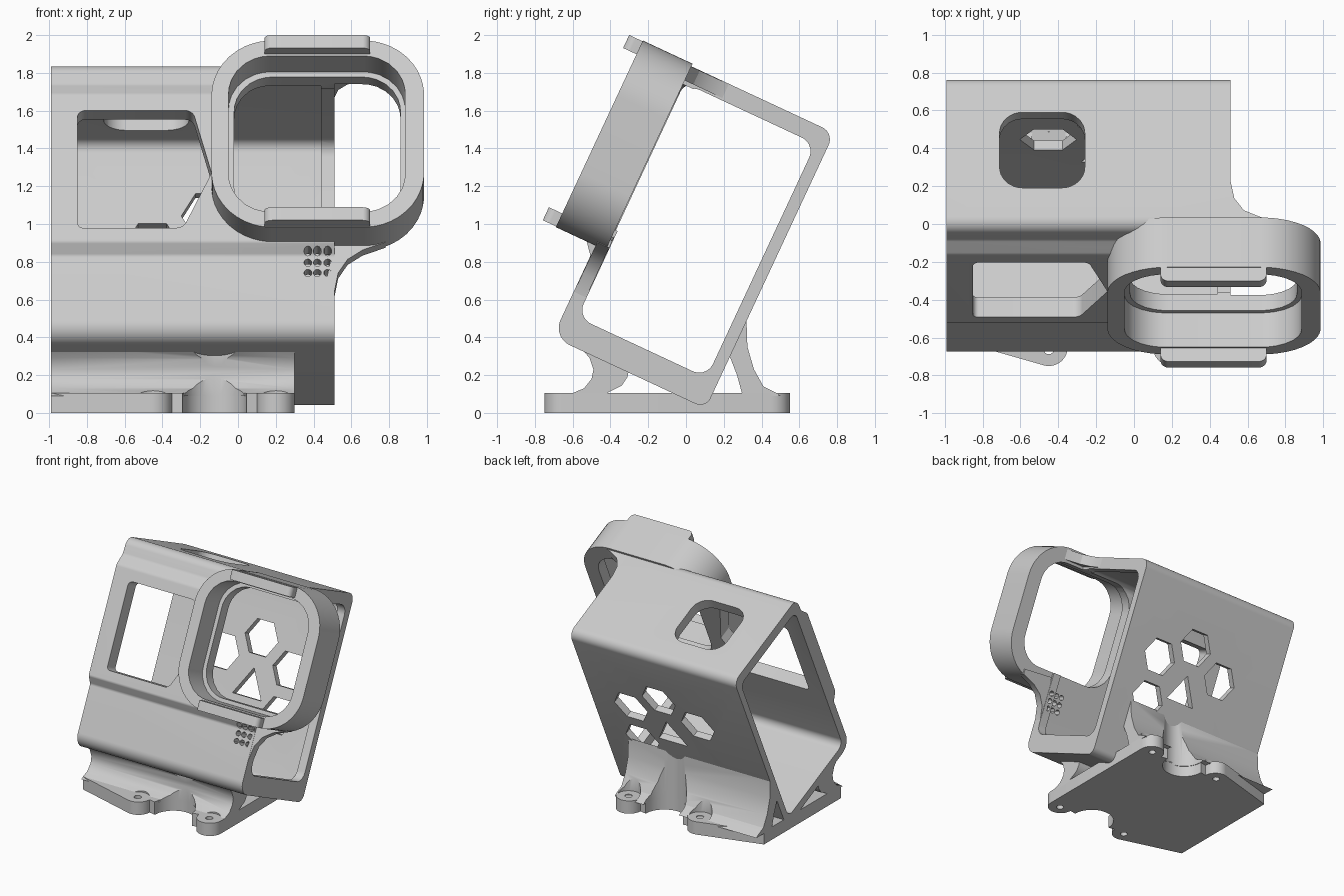
import bpy, bmesh
from math import sin, cos, tan, radians, pi
from mathutils import Vector, Matrix

if "Cube" in bpy.data.objects:
    bpy.data.objects.remove(bpy.data.objects["Cube"])

grey = bpy.data.materials.new("light grey plastic")
grey.use_nodes = True
grey.diffuse_color = (0.6, 0.6, 0.6, 1)
grey.node_tree.nodes["Principled BSDF"].inputs["Base Color"].default_value = (0.6, 0.6, 0.6, 1)

TILT = Matrix.Rotation(radians(-25), 4, 'X')   # the case leans back
FLAT = Matrix.Identity(4)


def rounded(points, radius, steps=7):
    """Polygon with every corner replaced by an arc; radius may be a list."""
    pts = [Vector(p) for p in points]
    out = []
    for i, p in enumerate(pts):
        r = radius[i] if isinstance(radius, list) else radius
        a = (pts[i - 1] - p).normalized()
        b = (pts[(i + 1) % len(pts)] - p).normalized()
        half = a.angle(b) / 2
        mid = p + (a + b).normalized() * r / sin(half)
        s, e = p + a * r / tan(half) - mid, p + b * r / tan(half) - mid
        out += [mid + s.lerp(e, k / steps).normalized() * r for k in range(steps + 1)]
    return out


def rect(x0, x1, y0, y1):
    return [(x0, y0), (x1, y0), (x1, y1), (x0, y1)]


def arc(cx, cy, r, a0, a1, steps=12):
    angles = [radians(a0 + (a1 - a0) * k / steps) for k in range(steps + 1)]
    return [(cx + r * cos(a), cy + r * sin(a)) for a in angles]


def disc(cx, cy, r, n=24, turn=0):
    return [(cx + r * cos(turn + 2 * pi * k / n), cy + r * sin(turn + 2 * pi * k / n)) for k in range(n)]


def prism(name, points, axis, lo, hi, frame=TILT):
    """Extrude a 2D outline along an axis of the given frame."""
    place = {'x': lambda p, d: (d, p[0], p[1]),
             'y': lambda p, d: (p[0], d, p[1]),
             'z': lambda p, d: (p[0], p[1], d)}[axis]
    bm = bmesh.new()
    low = [bm.verts.new(place(p, lo)) for p in points]
    high = [bm.verts.new(place(p, hi)) for p in points]
    bm.faces.new(low[::-1])
    bm.faces.new(high)
    for i in range(len(low)):
        bm.faces.new((low[i - 1], low[i], high[i], high[i - 1]))
    bm.normal_update()
    if bm.calc_volume(signed=True) < 0:
        bmesh.ops.reverse_faces(bm, faces=bm.faces)
    bm.transform(frame)
    mesh = bpy.data.meshes.new(name)
    bm.to_mesh(mesh)
    bm.free()
    mesh.materials.append(grey)
    ob = bpy.data.objects.new(name, mesh)
    bpy.context.scene.collection.objects.link(ob)
    return ob


def carve(ob, cutters):
    """Subtract the cutters one by one, baking each result."""
    for c in cutters:
        for solver in ('EXACT', 'MANIFOLD'):
            mod = ob.modifiers.new("cut", 'BOOLEAN')
            mod.operation, mod.solver, mod.object = 'DIFFERENCE', solver, c
            bpy.context.view_layer.update()
            graph = bpy.context.evaluated_depsgraph_get()
            baked = bpy.data.meshes.new_from_object(ob.evaluated_get(graph))
            ob.modifiers.clear()
            if len(baked.polygons) > 6:
                ob.data = baked
                break


cutters = []


def cutter(*args):
    ob = prism("cutter", *args)
    ob.hide_render = True
    cutters.append(ob)
    return ob


# Camera case: a sleeve open at both ends, with a raised front panel
profile = [(-0.81, 0.065), (0.085, 0.065), (0.085, 1.675), (-0.8, 1.675),
           (-0.81, 1.54), (-0.86, 1.46), (-0.86, 0.6), (-0.81, 0.54)]
case = prism("camera_case", rounded(profile, [0.1, 0.06, 0.07, 0.07, 0.05, 0.05, 0.03, 0.03]), 'x', -0.99, 0.51)
case_cuts = [
    cutter(rounded(rect(-0.745, 0.03, 0.13, 1.59), 0.06), 'x', -1.2, 0.44),
    cutter(rounded(rect(-0.735, 0.02, 0.215, 1.58), 0.08), 'x', 0.3, 0.7)]

# Screen window, button window and speaker holes
window = [(-0.85, 0.68), (-0.29, 0.68), (-0.14, 1.0), (-0.24, 1.365), (-0.85, 1.365)]
case_cuts.append(cutter(rounded(window, [0.03, 0.06, 0.01, 0.05, 0.04]), 'y', -1.0, -0.65))
case_cuts.append(cutter(rounded(rect(-0.71, -0.26, -0.57, -0.13), 0.12), 'z', 1.5, 1.8))
for x in (0.37, 0.42, 0.475):
    for v in (0.44, 0.5, 0.56):
        case_cuts.append(cutter(disc(x, v, 0.021, 12), 'y', -0.95, -0.65))

# Honeycomb vents in the back wall
hub, pitch = Vector((-0.15, 0.815)), 0.35
for angle in (90, 30, 150, -30):
    c = hub + pitch * Vector((cos(radians(angle)), sin(radians(angle))))
    case_cuts.append(cutter(disc(c.x, c.y, 0.15, 6), 'y', -0.1, 0.2))
case_cuts.append(cutter(disc(hub.x, hub.y - 0.03, 0.15, 3, pi / 2), 'y', -0.1, 0.2))

# Lens opening, slightly narrower towards the back to leave a lip
opening = [cutter(rounded(rect(-0.05, 0.885, 0.69, 1.6), 0.22), 'y', -1.3, -0.84),
           cutter(rounded(rect(-0.02, 0.86, 0.72, 1.57), 0.2), 'y', -1.2, -0.6)]
carve(case, case_cuts + opening)

# Lens ring and its two clip tabs
ring = prism("lens_ring", rounded(rect(-0.14, 0.985, 0.6, 1.69), 0.32, 12), 'y', -1.04, -0.75)
carve(ring, opening)
tab = rounded([(0.14, -1.0), (0.7, -1.0), (0.7, -1.118), (0.14, -1.118)], [0.005, 0.005, 0.04, 0.04])
parts = [case, ring,
         prism("upper_clip_tab", tab, 'z', 1.61, 1.686),
         prism("lower_clip_tab", tab, 'z', 0.604, 0.68)]

# Curved webs joining the ring to the case
web = [(0.45, -0.5), (0.51, -0.53), (0.53, -0.63), (0.58, -0.7), (0.67, -0.74), (0.76, -0.77), (0.45, -0.8)]
parts.append(prism("upper_web", web, 'z', 1.592, 1.673))
web = [(0.45, 0.3), (0.51, 0.33), (0.53, 0.44), (0.58, 0.52), (0.66, 0.575), (0.78, 0.62), (0.78, 0.66), (0.52, 0.68)]
front_web = prism("front_web", web, 'y', -0.808, -0.738)
carve(front_web, opening)
parts.append(front_web)

# Base plate with four screw ears, symmetric front to back
edge = [(-0.99, -0.6)] + arc(-0.45, -0.65, 0.1, 257, 360) + arc(-0.125, -0.66, 0.17, 180, 0) + arc(0.2, -0.65, 0.1, 180, 360)
outline = edge + [(x, -0.2 - y) for x, y in reversed(edge)]
base = prism("base_plate", outline, 'z', 0, 0.105, FLAT)
holes, reliefs = [], []
for y in (-0.66, 0.46):
    for x in (-0.45, 0.2):
        holes.append(cutter(disc(x, y, 0.028, 16), 'z', -0.1, 0.2, FLAT))
        reliefs.append(cutter(disc(x, y, 0.09), 'z', 0.1, 0.5, FLAT))
    reliefs.append(cutter(disc(-0.125, y, 0.165, 32), 'z', -0.1, 0.6, FLAT))
carve(base, holes)

# Flared supports between base and case
front = [(-0.62, 0.09), (-0.6, 0.105), (-0.54, 0.13), (-0.5, 0.18), (-0.49, 0.23), (-0.51, 0.29), (-0.57, 0.36),
         (-0.3, 0.24), (-0.31, 0.19), (-0.34, 0.145), (-0.42, 0.105), (-0.42, 0.09)]
back = [(0.5, 0.09), (0.48, 0.105), (0.41, 0.14), (0.36, 0.23), (0.325, 0.35), (0.32, 0.5),
        (0.22, 0.33), (0.27, 0.2), (0.3, 0.09)]
for name, pts in (("front_support", front), ("back_support", back)):
    support = prism(name, pts, 'x', -0.99, 0.3, FLAT)
    carve(support, reliefs)
    parts.append(support)
parts.append(base)

for c in cutters:
    bpy.data.objects.remove(c)

# Smooth curves, crisp edges
bpy.ops.object.select_all(action='DESELECT')
for ob in parts:
    ob.select_set(True)
bpy.context.view_layer.objects.active = case
bpy.ops.object.shade_smooth_by_angle(angle=radians(30))
